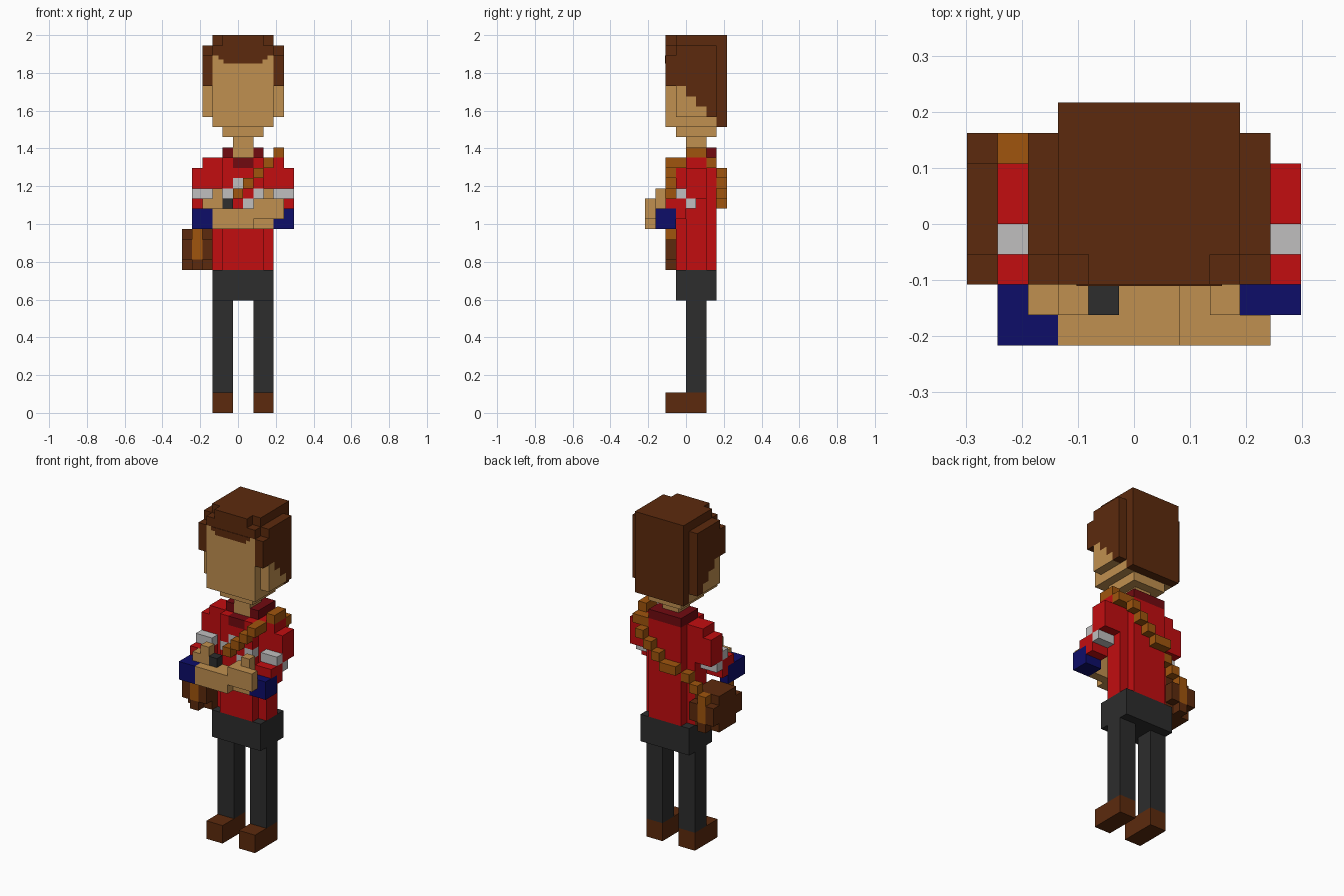
import bpy, bmesh, math
from mathutils import Vector

cube = bpy.data.objects.get("Cube")
if cube:
    bpy.data.objects.remove(cube, do_unlink=True)

U = 2 / 37                       # size of one block
ORIGIN = Vector((-5.5 * U, -4 * U, 0))

COLOURS = {
    "red": (0.54, 0.004, 0.005), "dark_red": (0.165, 0.003, 0.005),
    "brown": (0.107, 0.023, 0.004), "skin": (0.527, 0.279, 0.08),
    "tan": (0.352, 0.091, 0.004), "navy": (0.004, 0.004, 0.141),
    "charcoal": (0.026, 0.026, 0.026), "white": (0.53, 0.52, 0.52),
}
MATS = {}
for name, rgb in COLOURS.items():
    m = bpy.data.materials.new(name)
    m.use_nodes = True
    m.diffuse_color = (*rgb, 1)
    bsdf = m.node_tree.nodes["Principled BSDF"]
    bsdf.inputs["Base Color"].default_value = (*rgb, 1)
    bsdf.inputs["Roughness"].default_value = 0.9
    MATS[name] = m

grid = {}                        # block -> (part, colour)


def fill(part, colour, x, y, z, mirror=False):
    """Fill the blocks in half-open ranges; mirror about the body's middle."""
    for i in range(*x):
        for j in range(*y):
            for k in range(*z):
                grid[i, j, k] = (part, colour)
                if mirror:
                    grid[11 - i, j, k] = (part, colour)


def dot(part, colour, x, y, z):
    fill(part, colour, (x, x + 1), (y, y + 1), (z, z + 1))


# Shoes, legs and hips
for side, x in (("right", (3, 5)), ("left", (7, 9))):
    fill(side + "_shoe", "brown", x, (2, 6), (0, 2))
    fill(side + "_leg", "charcoal", x, (4, 6), (2, 11))
fill("hips", "charcoal", (3, 9), (3, 7), (11, 14))

# Shirt with rounded corners and a zigzag stripe
fill("shirt", "red", (4, 8), (3, 7), (14, 25))
fill("shirt", "red", (3, 9), (4, 6), (14, 25))
for x, z in ((5, 22), (4, 21), (7, 21), (6, 20)):
    dot("shirt", "white", x, 3, z)

# Collar and neck
fill("collar", "dark_red", (4, 8), (4, 7), (25, 26))
fill("collar", "dark_red", (5, 7), (3, 4), (24, 25))
fill("neck", "skin", (5, 7), (4, 6), (25, 27))

# Sleeves, bent forward at the elbow
for side, x, top in (("right", (1, 3), (2, 3)), ("left", (9, 11), (9, 10))):
    part = side + "_sleeve"
    fill(part, "red", top, (4, 6), (24, 25))
    fill(part, "red", x, (4, 6), (21, 24))
    fill(part, "white", x, (3, 4), (21, 22))
    fill(part, "white", x, (4, 5), (20, 21))
    fill(part, "red", x, (2, 4), (20, 21))
    fill(part, "red", x, (3, 4), (19, 20))

# Cuffs
fill("right_cuff", "navy", (1, 2), (0, 3), (18, 20))
fill("right_cuff", "navy", (2, 3), (0, 1), (18, 20))
fill("left_cuff", "navy", (9, 11), (1, 3), (18, 20))

# Crossed forearms, fingers and watch
fill("right_forearm", "skin", (3, 7), (0, 2), (18, 20))
fill("right_forearm", "skin", (7, 9), (1, 2), (18, 19))
fill("left_forearm", "skin", (7, 10), (0, 1), (19, 21))
fill("left_forearm", "skin", (7, 9), (1, 2), (19, 21))
fill("left_hand", "skin", (2, 4), (1, 2), (20, 21))
dot("left_hand", "skin", 2, 1, 19)
dot("left_hand", "skin", 3, 1, 21)
dot("right_hand", "skin", 8, 1, 21)
dot("watch", "charcoal", 4, 1, 20)

# Bag with bevelled ends and buckled straps
fill("bag", "brown", (0, 3), (3, 6), (14, 18))
for y in (2, 6):
    fill("bag", "brown", (0, 3), (y, y + 1), (15, 17))
    dot("bag", "brown", 1, y, 14)
    fill("bag", "tan", (1, 2), (y, y + 1), (15, 18))

# Shoulder strap: up the chest, over the shoulder, down the back
for step in range(4):
    dot("strap", "tan", 5 + step, 2, 21 + step)
    dot("strap", "tan", 5 + step, 7, 20 + step)
dot("strap", "tan", 8, 3, 24)
fill("strap", "tan", (9, 10), (4, 6), (25, 26))
for x, y, z in ((9, 6, 24), (8, 6, 24), (4, 7, 20), (3, 6, 19), (2, 6, 18)):
    dot("strap", "tan", x, y, z)

# Head
fill("head", "skin", (4, 8), (3, 7), (27, 28))
fill("head", "skin", (3, 9), (2, 7), (28, 35))
fill("head", "skin", (2, 3), (3, 7), (29, 32), mirror=False)
fill("head", "skin", (9, 10), (3, 7), (29, 32))

# Hair: cap, back, and sides that slope down behind the ears
fill("hair", "brown", (4, 8), (2, 3), (36, 37))
fill("hair", "brown", (3, 9), (3, 8), (36, 37))
fill("hair", "brown", (3, 9), (2, 8), (35, 36))
fill("hair", "brown", (3, 9), (7, 8), (28, 35))
for x in ((2, 3), (9, 10)):
    fill("hair", "brown", x, (3, 7), (32, 36))
    fill("hair", "brown", x, (2, 3), (32, 35))
    for y, low in ((4, 31), (5, 30), (6, 29)):
        fill("hair", "brown", x, (y, y + 1), (low, 32))

# Turn each part's exposed block sides into a mesh
AXES = [Vector(a) for a in ((1, 0, 0), (0, 1, 0), (0, 0, 1))]
names = list(COLOURS)


def build(part):
    cells = {c: v[1] for c, v in grid.items() if v[0] == part}
    used = [n for n in names if n in cells.values()]
    bm = bmesh.new()
    for c, colour in cells.items():
        for a in range(3):
            for s in (-1, 1):
                n = list(c)
                n[a] += s
                if tuple(n) in grid:
                    continue
                d, e = AXES[(a + 1) % 3], AXES[(a + 2) % 3]
                p = Vector(c) + (AXES[a] if s > 0 else Vector())
                quad = [p, p + d, p + d + e, p + e][::s]
                f = bm.faces.new([bm.verts.new(ORIGIN + q * U) for q in quad])
                f.material_index = used.index(colour)
    bmesh.ops.remove_doubles(bm, verts=bm.verts, dist=U / 100)
    bmesh.ops.dissolve_limit(bm, angle_limit=math.radians(1), verts=bm.verts,
                             edges=bm.edges, delimit={'MATERIAL', 'NORMAL'})
    mesh = bpy.data.meshes.new(part)
    bm.to_mesh(mesh)
    bm.free()
    for n in used:
        mesh.materials.append(MATS[n])
    bpy.context.collection.objects.link(bpy.data.objects.new(part, mesh))


for part in dict.fromkeys(v[0] for v in grid.values()):
    build(part)

# Fringe: a thin stepped plate across the forehead
bm = bmesh.new()
for x0, x1, z0 in ((3.6, 4.1, 34.6), (4.1, 7.9, 34.2), (7.9, 8.4, 34.6)):
    lo = ORIGIN + Vector((x0, 1.95, z0)) * U
    hi = ORIGIN + Vector((x1, 2, 35)) * U
    verts = bmesh.ops.create_cube(bm, size=1)["verts"]
    for v in verts:
        v.co = [lo[i] if v.co[i] < 0 else hi[i] for i in range(3)]
mesh = bpy.data.meshes.new("fringe")
bm.to_mesh(mesh)
bm.free()
mesh.materials.append(MATS["brown"])
bpy.context.collection.objects.link(bpy.data.objects.new("fringe", mesh))
